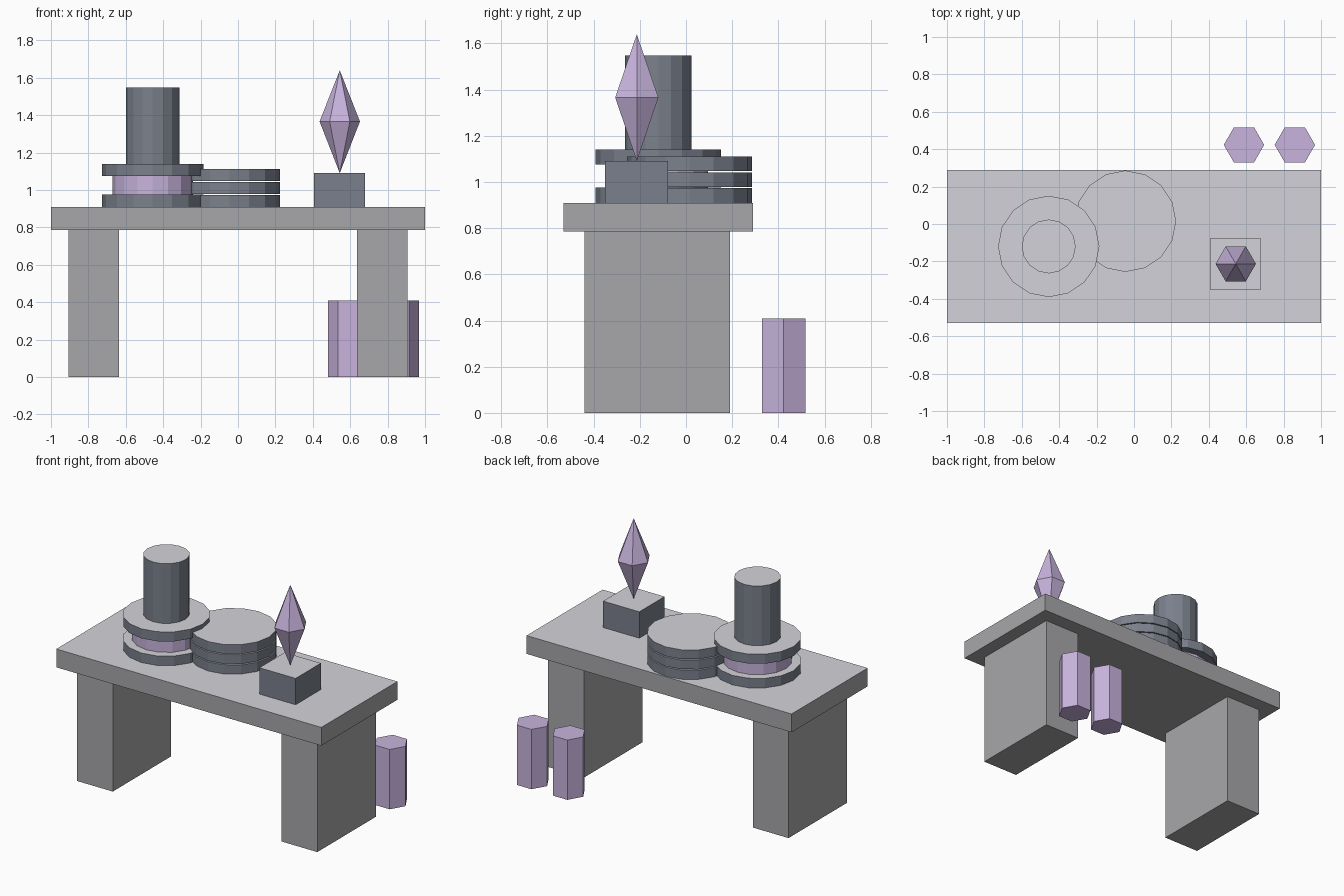
import bpy, bmesh
from math import pi
from mathutils import Matrix

cube = bpy.data.objects.get("Cube")
if cube:
    bpy.data.objects.remove(cube, do_unlink=True)


def material(name, rgb):
    m = bpy.data.materials.new(name)
    m.use_nodes = True
    m.diffuse_color = (*rgb, 1)
    m.node_tree.nodes["Principled BSDF"].inputs["Base Color"].default_value = (*rgb, 1)
    return m


stone = material("grey stone", (0.39, 0.385, 0.40))
slate = material("slate blue", (0.195, 0.216, 0.262))
pale = material("pale grey top", (0.65, 0.65, 0.70))
lilac = material("lilac crystal", (0.578, 0.456, 0.723))


def finish(name, bm, side, top=None):
    """Turn the mesh into an object; upward faces take the top colour."""
    bmesh.ops.recalc_face_normals(bm, faces=bm.faces)
    bm.normal_update()
    for f in bm.faces:
        f.material_index = 1 if top and f.normal.z > 0.9 else 0
    mesh = bpy.data.meshes.new(name)
    bm.to_mesh(mesh)
    bm.free()
    for m in (side, top):
        if m:
            mesh.materials.append(m)
    obj = bpy.data.objects.new(name, mesh)
    bpy.context.collection.objects.link(obj)
    return obj


def box(name, lo, hi, side, top=None):
    bm = bmesh.new()
    size = [b - a for a, b in zip(lo, hi)]
    centre = [(a + b) / 2 for a, b in zip(lo, hi)]
    bmesh.ops.create_cube(bm, size=1, matrix=Matrix.Translation(centre) @ Matrix.Diagonal((*size, 1)))
    return finish(name, bm, side, top)


def add_cone(bm, x, y, z0, z1, r0, r1, sides, caps=True):
    place = Matrix.Translation((x, y, (z0 + z1) / 2)) @ Matrix.Rotation(pi / 2, 4, "Z")
    bmesh.ops.create_cone(bm, cap_ends=caps, segments=sides, radius1=r0, radius2=r1,
                          depth=z1 - z0, matrix=place)


def prism(name, x, y, z0, z1, r, sides, side, top=None):
    bm = bmesh.new()
    add_cone(bm, x, y, z0, z1, r, r, sides)
    return finish(name, bm, side, top)


# Table
box("table_top", (-1, -0.53, 0.785), (1, 0.29, 0.91), stone, pale)
for name, x in (("right_leg", -0.907), ("left_leg", 0.637)):
    box(name, (x, -0.44, 0), (x + 0.27, 0.19, 0.785), stone)

# Spool with a column
sx, sy = -0.456, -0.12
prism("spool_lower_disc", sx, sy, 0.91, 0.975, 0.271, 16, slate, pale)
prism("spool_core", sx, sy, 0.975, 1.075, 0.215, 16, lilac)
prism("spool_upper_disc", sx, sy, 1.075, 1.14, 0.271, 16, slate, pale)
prism("spool_column", sx, sy, 1.14, 1.547, 0.144, 16, slate, pale)

# Stack of plates
for i in range(3):
    z = 0.91 + i * 0.069
    prism(f"stacked_disc_{i + 1}", -0.046, 0.015, z, z + 0.063, 0.271, 16, slate, pale)

# Crystal on its plinth
box("crystal_plinth", (0.407, -0.35, 0.91), (0.68, -0.078, 1.09), slate, pale)
bm = bmesh.new()
add_cone(bm, 0.544, -0.213, 1.09, 1.366, 0, 0.108, 6, False)
add_cone(bm, 0.544, -0.213, 1.366, 1.64, 0.108, 0, 6, False)
bmesh.ops.remove_doubles(bm, verts=bm.verts, dist=0.001)
finish("floating_crystal", bm, lilac)

# Crystal rods behind the table
for i, x in enumerate((0.588, 0.86)):
    prism(f"crystal_rod_{i + 1}", x, 0.423, 0, 0.408, 0.108, 6, lilac)
